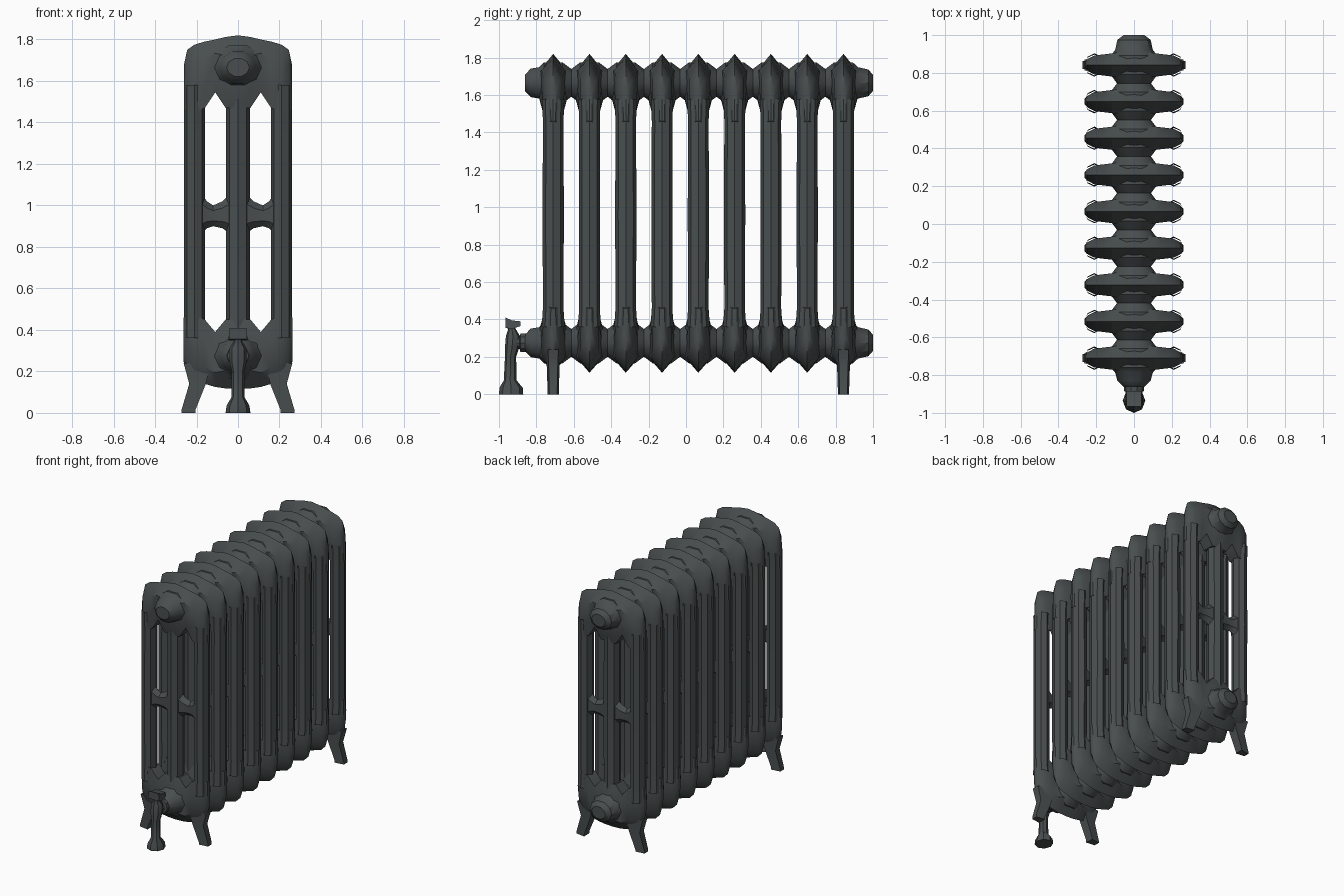
import bpy, bmesh, math

if "Cube" in bpy.data.objects:
    bpy.data.objects.remove(bpy.data.objects["Cube"])

iron = bpy.data.materials.new("dark cast iron")
iron.diffuse_color = (0.066, 0.076, 0.076, 1)
iron.use_nodes = True
iron.node_tree.nodes["Principled BSDF"].inputs["Base Color"].default_value = iron.diffuse_color


def loft(name, rings, caps=True, angle=35):
    """Skin a list of equal-length rings of 3D points."""
    bm = bmesh.new()
    vs = [[bm.verts.new(p) for p in r] for r in rings]
    n = len(vs[0])
    for a, b in zip(vs, vs[1:]):
        for i in range(n):
            j = (i + 1) % n
            bm.faces.new((a[i], a[j], b[j], b[i]))
    if caps:
        bm.faces.new(vs[0][::-1])
        bm.faces.new(vs[-1])
    bmesh.ops.recalc_face_normals(bm, faces=bm.faces)
    me = bpy.data.meshes.new(name)
    bm.to_mesh(me)
    bm.free()
    me.materials.append(iron)
    ob = bpy.data.objects.new(name, me)
    bpy.context.collection.objects.link(ob)
    bpy.ops.object.select_all(action='DESELECT')
    bpy.context.view_layer.objects.active = ob
    ob.select_set(True)
    bpy.ops.object.shade_smooth_by_angle(angle=math.radians(angle))
    return ob


def ring_z(cx, cy, z, rx, ry, n=8):
    return [(cx + rx * math.cos(2 * math.pi * i / n),
             cy + ry * math.sin(2 * math.pi * i / n), z) for i in range(n)]


def ring_y(cx, y, cz, rx, rz, n=10):
    return [(cx + rx * math.cos(2 * math.pi * i / n), y,
             cz + rz * math.sin(2 * math.pi * i / n)) for i in range(n)]


def mirrored(stations):
    """Extend half a station list (starting at x = 0) to both sides."""
    return [(-s[0],) + s[1:] for s in reversed(stations[1:])] + stations


# x, outer ridge z, inner z, half depth
TOP = mirrored([(0, 1.82, 1.47, 0.075), (0.06, 1.812, 1.47, 0.072),
                (0.11, 1.80, 1.545, 0.062), (0.16, 1.79, 1.47, 0.056),
                (0.21, 1.775, 1.45, 0.050), (0.245, 1.75, 1.45, 0.032),
                (0.26, 1.68, 1.46, 0.014)])
BOTTOM = mirrored([(0, 0.115, 0.45, 0.075), (0.06, 0.118, 0.45, 0.072),
                   (0.11, 0.125, 0.39, 0.062), (0.16, 0.14, 0.45, 0.056),
                   (0.21, 0.155, 0.47, 0.050), (0.245, 0.19, 0.47, 0.032),
                   (0.263, 0.25, 0.46, 0.014)])


def header(name, stations, y0):
    rings = []
    for x, zo, zi, d in stations:
        h = zi - zo
        k = min(0.05, d)
        prof = [(0, zo), (d, zo + 0.26 * h), (d, zo + 0.68 * h), (k * 0.9, zi),
                (-k * 0.9, zi), (-d, zo + 0.68 * h), (-d, zo + 0.26 * h)]
        rings.append([(x, y0 + py, pz) for py, pz in prof])
    return loft(name, rings)


# Nine identical cast sections
YS = [-0.71 + i * 0.194 for i in range(9)]
for i, y in enumerate(YS):
    header(f"top_header_{i}", TOP, y)
    header(f"bottom_header_{i}", BOTTOM, y)
    for tag, cx, rx in (("left", -0.21, 0.051), ("middle", 0, 0.058), ("right", 0.21, 0.051)):
        loft(f"{tag}_column_{i}",
             [ring_z(cx, y, z, rx, r) for z, r in ((0.36, 0.062), (0.46, 0.055), (0.96, 0.057),
                                                   (1.46, 0.055), (1.58, 0.06))], caps=False)
    # flared bridges half way up, joining the columns
    for tag, s in (("left", -1), ("right", 1)):
        rings = []
        for x, zl, zh, d in ((0.035, 0.86, 1.06, 0.035), (0.075, 0.89, 1.02, 0.03),
                             (0.12, 0.90, 1.00, 0.025), (0.15, 0.89, 1.02, 0.03),
                             (0.185, 0.85, 1.07, 0.035)):
            zm, h = (zl + zh) / 2, (zh - zl) / 2
            rings.append([(s * x, y + d * c, zm + h * q) for c, q in
                          ((0, 1), (1, 0.5), (1, -0.5), (0, -1), (-1, -0.5), (-1, 0.5))])
        loft(f"{tag}_bridge_{i}", rings, caps=False)


# Hubs running through all sections, with domed end caps
def hub(name, cz):
    rings = [ring_y(0, -0.862, cz, 0.055, 0.045), ring_y(0, -0.83, cz, 0.088, 0.08),
             ring_y(0, -0.785, cz, 0.10, 0.088)]
    for i, y in enumerate(YS):
        rings += [ring_y(0, y - 0.05, cz, 0.125, 0.115), ring_y(0, y + 0.05, cz, 0.125, 0.115)]
        if i < 8:
            rings.append(ring_y(0, y + 0.097, cz, 0.09, 0.078))
    rings += [ring_y(0, 0.92, cz, 0.10, 0.088), ring_y(0, 0.975, cz, 0.088, 0.075),
              ring_y(0, 1.0, cz, 0.055, 0.045)]
    loft(name, rings)


hub("top_hub", 1.665)
hub("bottom_hub", 0.275)

# Splayed feet under the end sections
for end, y in (("front", YS[0]), ("back", YS[-1])):
    for tag, s in (("left", -1), ("right", 1)):
        rings = []
        for x0, x1, z, d in ((0.13, 0.262, 0.24, 0.04), (0.155, 0.235, 0.14, 0.034),
                             (0.205, 0.272, 0.015, 0.03), (0.205, 0.272, 0.0, 0.03)):
            rings.append([(s * x0, y - d, z), (s * x1, y - d * 0.7, z),
                          (s * x1, y + d * 0.7, z), (s * x0, y + d, z)])
        loft(f"{end}_{tag}_foot", rings)

# Supply valve: base, stem, angled handle and pipe into the bottom hub
loft("valve_stem", [ring_z(0, y, z, rx, ry) for y, z, rx, ry in
                    ((-0.935, 0, 0.06, 0.065), (-0.935, 0.035, 0.055, 0.062),
                     (-0.94, 0.075, 0.032, 0.034), (-0.938, 0.20, 0.03, 0.03),
                     (-0.93, 0.25, 0.042, 0.038), (-0.925, 0.31, 0.042, 0.038),
                     (-0.93, 0.345, 0.02, 0.022), (-0.94, 0.37, 0.018, 0.02))])
loft("valve_handle", [[(x, y, z) for x, z in ((-0.045, zl), (0.045, zl), (0.04, zh), (-0.04, zh))]
                      for y, zl, zh in ((-0.965, 0.355, 0.41), (-0.93, 0.35, 0.395),
                                        (-0.885, 0.365, 0.39))])
loft("valve_pipe", [ring_y(0, y, 0.275, r, r) for y, r in
                    ((-0.93, 0.032), (-0.89, 0.034), (-0.885, 0.052), (-0.85, 0.052))])
